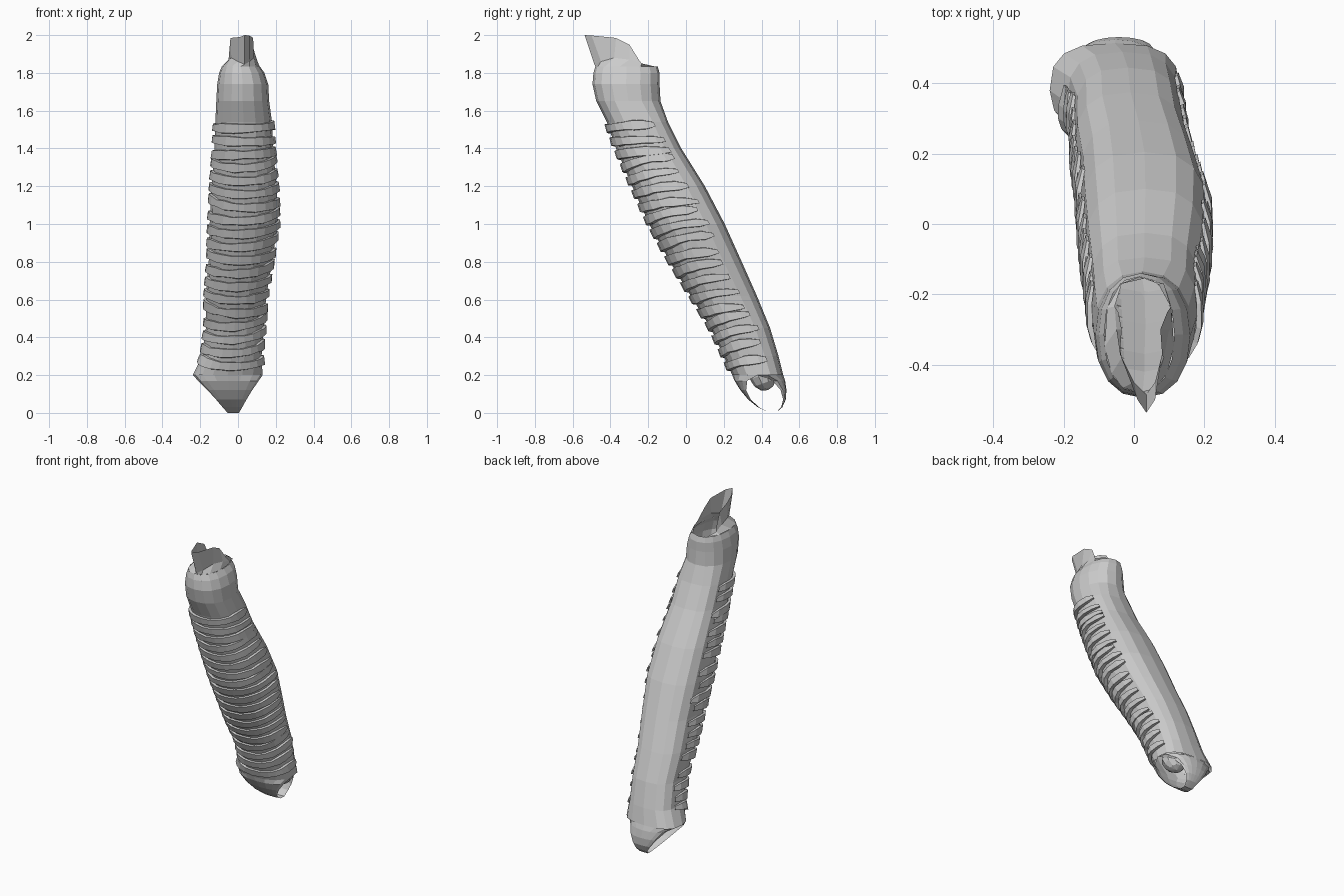
import bpy, math, random
from mathutils import Vector

if "Cube" in bpy.data.objects:
    bpy.data.objects.remove(bpy.data.objects["Cube"])

random.seed(4)

# body stations: z, left x, right x, front y, back y
BODY = [
    (0.20, -0.24, 0.13, 0.245, 0.515),
    (0.30, -0.19, 0.125, 0.20, 0.49),
    (0.45, -0.17, 0.135, 0.13, 0.445),
    (0.62, -0.17, 0.15, 0.025, 0.375),
    (0.80, -0.155, 0.18, -0.085, 0.295),
    (1.00, -0.15, 0.21, -0.195, 0.205),
    (1.20, -0.14, 0.205, -0.285, 0.10),
    (1.40, -0.125, 0.185, -0.37, -0.025),
    (1.54, -0.12, 0.18, -0.42, -0.095),
    (1.65, -0.115, 0.165, -0.475, -0.135),
    (1.74, -0.11, 0.16, -0.495, -0.14),
    (1.80, -0.10, 0.14, -0.49, -0.14),
    (1.835, -0.085, 0.115, -0.48, -0.15),
]


def make(name, verts, faces):
    me = bpy.data.meshes.new(name)
    me.from_pydata([tuple(v) for v in verts], [], faces)
    me.update()
    ob = bpy.data.objects.new(name, me)
    bpy.context.collection.objects.link(ob)
    return ob


def grid(name, rows, closed=False):
    n = len(rows[0])
    faces = []
    for r in range(len(rows) - 1):
        for c in range(n if closed else n - 1):
            d = (c + 1) % n
            faces.append((r * n + c, r * n + d, (r + 1) * n + d, (r + 1) * n + c))
    return make(name, [p for row in rows for p in row], faces)


def station(z):
    z = min(max(z, BODY[0][0]), BODY[-1][0])
    for a, b in zip(BODY, BODY[1:]):
        if z <= b[0]:
            t = (z - a[0]) / (b[0] - a[0])
            return [p + (q - p) * t for p, q in zip(a, b)]


def surf(ang, z, off=0.0):
    """Point on the body; angle 0 faces front, positive turns to +x.
    The back half is boxier than the front."""
    _, l, r, f, b = station(z)
    s, c = math.sin(ang), math.cos(ang)
    p = 0.9 if c > 0 or z > 1.6 else 0.72
    pw = lambda v: math.copysign(abs(v) ** p, v)
    return Vector(((l + r) / 2 + ((r - l) / 2 + off) * pw(s),
                   (f + b) / 2 - ((b - f) / 2 + off) * pw(c), z))


# main tapered sleeve, open at both ends
SIDES = 16
grid("sleeve", [[surf(2 * math.pi * i / SIDES, s[0]) for i in range(SIDES)]
                for s in BODY], True)

# bottom strap: narrowing front and back walls that meet under the side holes
# z, front y, back y, half width, how far the edges curl towards each other
TIP = [(0.20, 0.245, 0.515, 0.185, 1.0), (0.17, 0.257, 0.525, 0.16, 0.5),
       (0.12, 0.288, 0.532, 0.118, 0.25), (0.07, 0.33, 0.528, 0.08, 0.14),
       (0.03, 0.38, 0.51, 0.052, 0.1), (0.0, 0.44, 0.475, 0.03, 0.0)]


def strap_row(z, f, b, w, curl, side):
    cx = -0.055 + 0.03 * (0.2 - z) / 0.2
    if side > 0 and 0 < z < 0.2:
        w *= 0.8
    row = []
    for k in range(9):
        u = math.sin(math.pi / 2 * (k / 4 - 1))
        d = (b - f) / 2 * (1 - curl * (1 - math.sqrt(max(0, 1 - u * u))))
        row.append(Vector((cx + u * w, (f + b) / 2 + side * d, z)))
    return row


grid("bottom_strap", [strap_row(*t, -1) for t in TIP] +
     [strap_row(*t, 1) for t in reversed(TIP)])

# rounded inner end showing in the side hole
bpy.ops.mesh.primitive_uv_sphere_add(segments=10, ring_count=6, radius=1,
                                     location=(0.03, 0.405, 0.20),
                                     rotation=(math.radians(20), 0, 0))
cap = bpy.context.object
cap.name = "inner_end"
cap.scale = (0.08, 0.07, 0.085)

# collar: the rim closes in towards the spout
A = [math.radians(a) for a in (-180, -150, -115, -80, -50, -25, 0,
                               25, 50, 80, 115, 150, 180)]
base = [surf(a, 1.835) for a in A]
neck = [(0.03, -0.155, 1.83), (-0.035, -0.17, 1.835), (-0.055, -0.235, 1.85),
        (-0.05, -0.30, 1.87), (-0.035, -0.38, 1.88), (0.0, -0.45, 1.86),
        (0.035, -0.485, 1.845), (0.06, -0.45, 1.86), (0.085, -0.38, 1.88),
        (0.10, -0.30, 1.87), (0.105, -0.235, 1.85), (0.085, -0.17, 1.835),
        (0.03, -0.155, 1.83)]
grid("collar", [base, neck])

# spout: a pinched leaf, open to the back, leaning forward
top = [(-0.045, -0.25, 1.87), (-0.035, -0.30, 1.95), (-0.04, -0.37, 1.985),
       (0.01, -0.50, 1.99), (0.035, -0.537, 2.0), (0.06, -0.50, 1.998),
       (0.08, -0.37, 1.985), (0.075, -0.30, 1.95), (0.095, -0.25, 1.87)]
grid("spout", [neck[2:11], top])

# wraps: blunt-ended bands round the front and sides
COUNT, STEPS = 19, 14
for i in range(COUNT):
    z0 = 0.245 + i * (1.505 - 0.245) / (COUNT - 1)
    rise = 0.05 if i < COUNT - 3 else 0.015
    tilt = random.uniform(-0.02, 0.02)
    reach_l = math.radians(random.uniform(100, 116))
    reach_r = math.radians(random.uniform(108, 120))
    rows = []
    for k in range(STEPS + 1):
        t = 2 * k / STEPS - 1
        ang = t * (reach_r if t > 0 else reach_l)
        z = z0 + rise * (1 - math.cos(1.6 * ang)) / 2 + tilt * t
        h = 0.024 * (1 - abs(t) ** 10 * 0.5) * random.uniform(0.8, 1.15)
        o = 0.02 * (1 - abs(t) ** 6 * 0.5)
        rows.append([surf(ang, z - h, 0.0), surf(ang, z - h * 0.9, o),
                     surf(ang, z + h * 0.9, o * 0.8), surf(ang, z + h, 0.0)])
    grid("wrap_%02d" % (i + 1), rows, True)
